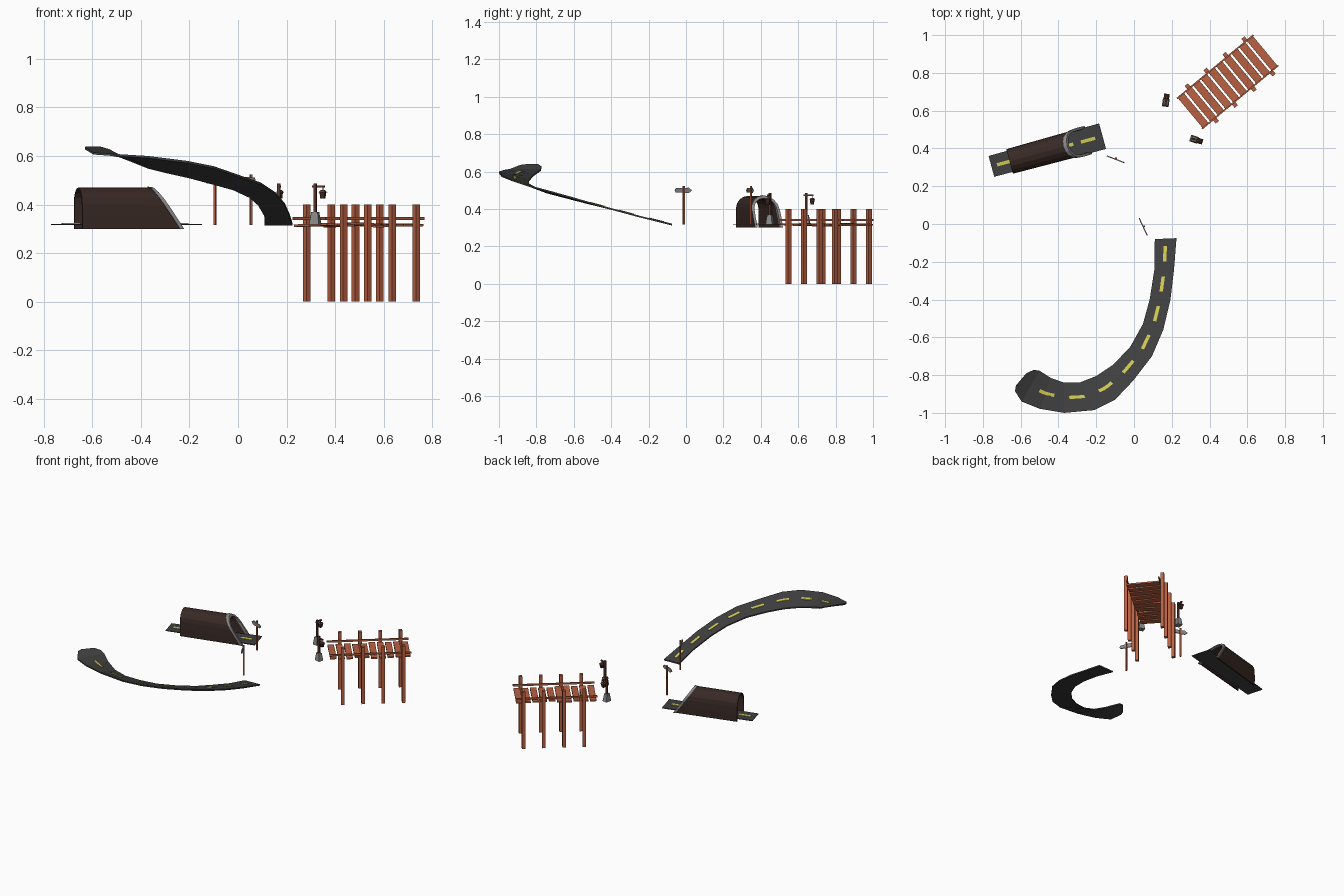
import bpy, bmesh, math, random
from mathutils import Vector, Matrix

if "Cube" in bpy.data.objects:
    bpy.data.objects.remove(bpy.data.objects["Cube"])

random.seed(3)


def material(name, rgb):
    m = bpy.data.materials.new(name)
    m.diffuse_color = (*rgb, 1)
    m.use_nodes = True
    m.node_tree.nodes["Principled BSDF"].inputs["Base Color"].default_value = m.diffuse_color
    return m


ASPHALT = material("asphalt", (0.05, 0.05, 0.052))
PAINT = material("yellow_paint", (0.62, 0.58, 0.08))
WOOD = material("red_wood", (0.48, 0.12, 0.055))
ROCK = material("dark_brown", (0.04, 0.022, 0.018))
IRON = material("lamp_brown", (0.11, 0.04, 0.025))
STONE = material("grey_stone", (0.25, 0.25, 0.25))


def mesh_object(name, verts, faces, mat, place=Matrix()):
    me = bpy.data.meshes.new(name)
    me.from_pydata([place @ Vector(v) for v in verts], [], faces)
    bm = bmesh.new()
    bm.from_mesh(me)
    bmesh.ops.recalc_face_normals(bm, faces=bm.faces)
    bm.to_mesh(me)
    bm.free()
    me.materials.append(mat)
    ob = bpy.data.objects.new(name, me)
    bpy.context.collection.objects.link(ob)
    return ob


def box(name, centre, size, mat, place=Matrix(), taper=1.0, rot=Matrix()):
    # Box with an optional narrower or wider top
    verts = []
    for z in (-.5, .5):
        k = taper if z > 0 else 1
        for x, y in ((-.5, -.5), (.5, -.5), (.5, .5), (-.5, .5)):
            verts.append(Vector(centre) + rot @ Vector((x * k * size[0], y * k * size[1], z * size[2])))
    faces = [(3, 2, 1, 0), (4, 5, 6, 7)] + [(i, (i + 1) % 4, (i + 1) % 4 + 4, i + 4) for i in range(4)]
    return mesh_object(name, verts, faces, mat, place)


def frame(x, y, z, degrees):
    return Matrix.Translation((x, y, z)) @ Matrix.Rotation(math.radians(degrees), 4, 'Z')


def loft(name, rings, mat, place=Matrix(), closed=True):
    # Skin consecutive closed rings and cap the ends
    n = len(rings[0])
    verts = [v for r in rings for v in r]
    faces = [(a * n + i, a * n + (i + 1) % n, (a + 1) * n + (i + 1) % n, (a + 1) * n + i)
             for a in range(len(rings) - 1) for i in range(n)]
    if closed:
        faces += [tuple(range(n)), tuple(range(len(verts) - n, len(verts)))]
    return mesh_object(name, verts, faces, mat, place)


# Curved, banked ramp road: inner and outer edge at each station
edges = [((.11, -.08, .322), (.225, -.075, .322)),
         ((.108, -.24, .362), (.212, -.24, .362)),
         ((.083, -.40, .405), (.193, -.40, .405)),
         ((.047, -.53, .437), (.155, -.56, .45)),
         ((-.02, -.65, .468), (.095, -.70, .49)),
         ((-.11, -.745, .493), (-.005, -.83, .525)),
         ((-.20, -.805, .517), (-.10, -.93, .558)),
         ((-.29, -.84, .537), (-.21, -.985, .58)),
         ((-.37, -.84, .557), (-.37, -1.0, .60)),
         ((-.44, -.815, .585), (-.50, -.978, .608)),
         ((-.50, -.777, .612), (-.595, -.94, .615)),
         ((-.53, -.772, .628), (-.63, -.885, .636)),
         ((-.57, -.79, .64), (-.625, -.855, .64))]
down = Vector((0, 0, -.009))
rings = [[Vector(a), Vector(b), Vector(b) + down, Vector(a) + down] for a, b in edges]
loft("ramp_road", rings, ASPHALT)


# Dashed line following the middle of the ramp
def ramp_at(s):
    for (a, b), (c, d) in zip(edges, edges[1:]):
        a, b, c, d = map(Vector, (a, b, c, d))
        step = ((c + d) - (a + b)).length / 2
        if s <= step:
            p, q = a.lerp(c, s / step), b.lerp(d, s / step)
            return (p + q) / 2, (q - p).normalized()
        s -= step
    return (c + d) / 2, (d - c).normalized()


for k in range(8):
    rings = []
    for j in range(4):
        p, side = ramp_at(.04 + k * .166 + j * .028)
        p = p + Vector((0, 0, .003))
        rings.append([p - side * .009, p + side * .009,
                      p + side * .009 + down * .5, p - side * .009 + down * .5])
    loft("ramp_dash", rings, PAINT)

# Tunnel: straight road through a slant-cut arch
T = frame(-.755, .305, 0, 15.2)
loft("tunnel_road", [[(u, -w, .316), (u, w, .316), (u, w, .321), (u, -w, .321)]
                     for u, w in ((0, .057), (.40, .06), (.47, .069), (.61, .07))], ASPHALT, T)
for u in (.07, .17, .29, .41, .53):
    box("tunnel_dash", (u, 0, .322), (.078, .018, .003), PAINT, T)


def arch(u0, u1, hw, top):
    # Arch outline; u moves from u0 at the ground to u1 at the crown
    spring = top - hw
    pts = [(-hw, .30), (-hw * 1.02, .35)]
    for i in range(9):
        a = math.pi * (1 - i / 8)
        pts.append((hw * math.cos(a), spring + hw * math.sin(a)))
    pts += [(hw * 1.02, .35), (hw, .30)]
    return [(u0 + (u1 - u0) * (z - .30) / .17, v, z) for v, z in pts]


def arch_ring(u0, u1, hw, top, t):
    return arch(u0, u1, hw, top) + arch(u0, u1, hw - t, top - t)[::-1]


loft("tunnel_shell", [arch_ring(.10, .10, .066, .47, .008),
                      arch_ring(.525, .41, .070, .47, .008)], ROCK, T)
loft("tunnel_rim", [arch_ring(.515, .40, .075, .474, .014),
                    arch_ring(.532, .417, .077, .472, .014)], STONE, T)

# Wooden bridge: planks, bearers, rails and posts
B = frame(.496, .752, 0, 39.7)
for i in range(10):
    tilt = Matrix.Rotation(random.uniform(-.05, .05), 3, 'X') @ Matrix.Rotation(random.uniform(-.05, .05), 3, 'Y')
    box("plank", (-.237 + i * .0527, 0, .316), (.041, .214, .01), WOOD, B, rot=tilt)
for side in (-1, 1):
    box("rail", (0, side * .104, .342), (.525, .008, .012), WOOD, B)
    for k in range(4):
        box("post", (-.178 + k * .13, side * .118, .20), (.022, .022, .40), WOOD, B)

# Street lamps: stone foot, pole, arm and hanging lantern
for x, y, ang in ((.168, .642, 82), (.318, .449, -18)):
    L = frame(x, y, 0, ang)
    box("lamp_foot", (0, 0, .343), (.042, .036, .052), STONE, L, .65)
    box("lamp_pole", (0, 0, .424), (.012, .012, .125), IRON, L)
    box("lamp_arm", (.014, 0, .474), (.052, .009, .009), IRON, L)
    box("lamp_hanger", (.033, 0, .463), (.004, .004, .018), IRON, L)
    box("lantern", (.033, 0, .438), (.017, .017, .026), ROCK, L, 1.3)
    box("lantern_cap", (.033, 0, .455), (.029, .029, .009), IRON, L, .5)

# Arrow signs on posts
for x, y, ang in ((-.095, .348, -21), (.054, -.012, -65)):
    S = frame(x, y, 0, ang)
    box("sign_post", (0, 0, .42), (.009, .009, .208), WOOD, S)
    outline = [(-.048, .508), (-.034, .488), (-.034, .498), (.046, .488),
               (.046, .510), (-.034, .510), (-.034, .518)]
    outline = [(-.05, .50), (-.032, .486), (.044, .489), (.05, .50), (.044, .511), (-.032, .514)]
    loft("arrow_board", [[(u, v, z) for u, z in outline] for v in (-.009, -.003)], STONE, S)
